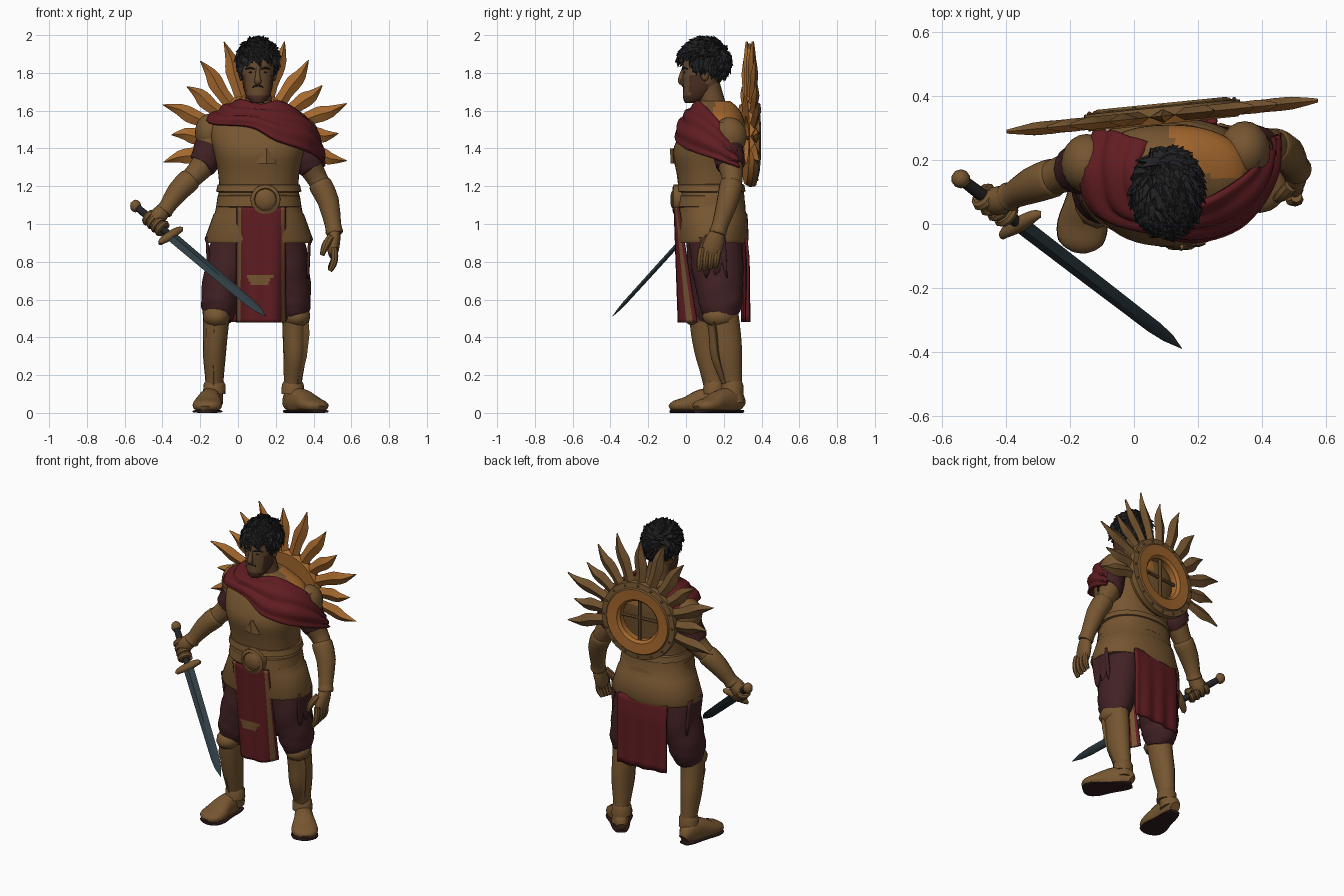
import bpy, bmesh, math, random
from mathutils import Vector as V, Matrix

if "Cube" in bpy.data.objects:
    bpy.data.objects.remove(bpy.data.objects["Cube"])

random.seed(4)
C = {"bronze": (.18, .092, .03), "orange gold": (.38, .14, .027), "red cloth": (.118, .012, .0155),
     "maroon cloth": (.054, .0155, .0175), "skin": (.138, .07, .029), "beard brown": (.07, .027, .016),
     "charcoal black": (.016, .016, .018), "blue steel": (.027, .045, .055), "dark leather": (.033, .013, .012)}
MATS = {}
for key, c in C.items():
    MATS[key] = bpy.data.materials.new(key)
    MATS[key].diffuse_color = (*c, 1)


def make(name, bm, mats, rule=None, angle=40, matrix=None):
    """Turn a bmesh into an object; rule(centre, normal) gives the material slot."""
    bmesh.ops.recalc_face_normals(bm, faces=bm.faces[:])
    if rule:
        for f in bm.faces:
            f.material_index = rule(f.calc_center_median(), f.normal)
    me = bpy.data.meshes.new(name)
    bm.to_mesh(me)
    bm.free()
    for m in mats.split(","):
        me.materials.append(MATS[m])
    for p in me.polygons:
        p.use_smooth = True
    me.set_sharp_from_angle(angle=math.radians(angle))
    ob = bpy.data.objects.new(name, me)
    bpy.context.collection.objects.link(ob)
    if matrix:
        ob.matrix_world = matrix
    return ob


def spline(P, k):
    out = []
    for i in range(len(P) - 1):
        a, b, c, d = P[max(i - 1, 0)], P[i], P[i + 1], P[min(i + 2, len(P) - 1)]
        for s in range(k):
            t = s / k
            out.append([q + .5 * t * (r - p + t * (2 * p - 5 * q + 4 * r - w + t * (3 * (q - r) + w - p)))
                        for p, q, r, w in zip(a, b, c, d)])
    return out + [list(P[-1])]


def tube(bm, pts, n=16, ref=(1, 0, 0), flat=False, e=1, k=3, wob=0):
    """Capped sweep through (x, y, z, radius[, second radius])."""
    P = spline([list(p) + ([p[3]] if len(p) == 4 else []) for p in pts], k)
    rings = []
    for i, p in enumerate(P):
        t = V(P[min(i + 1, len(P) - 1)][:3]) - V(P[max(i - 1, 0)][:3])
        t = V((0, 0, 1)) if flat else t.normalized()
        a = (V(ref) - t * t.dot(V(ref))).normalized()
        b = t.cross(a)
        ring = []
        for j in range(n):
            th = math.tau * j / n
            c, s = (math.copysign(abs(f(th)) ** e, f(th)) for f in (math.cos, math.sin))
            w = 1 + wob * math.sin(i * 1.9 + 2 * math.sin(th * 2 + i * .4))
            ring.append(bm.verts.new(V(p[:3]) + a * c * max(p[3], .001) * w + b * s * max(p[4], .001) * w))
        rings.append(ring)
    for r, q in zip(rings, rings[1:]):
        for j in range(n):
            bm.faces.new((r[j], r[(j + 1) % n], q[(j + 1) % n], q[j]))
    bm.faces.new(rings[0])
    bm.faces.new(rings[-1])


def sweep(name, pts, mats, rule=None, **kw):
    bm = bmesh.new()
    tube(bm, pts, **kw)
    return make(name, bm, mats, rule)


def ball(bm, c, r, sub=2):
    return bmesh.ops.create_icosphere(bm, subdivisions=sub, radius=1,
                                      matrix=Matrix.Translation(c) @ Matrix.Diagonal((*r, 1)))["verts"]


def panel(name, f, nu, nv, mats, thick=.012, rule=None):
    """Cloth from a function f(u, v), thickened; rule(u, v) gives the material slot."""
    bm = bmesh.new()
    g = [[bm.verts.new(f(i / nu, j / nv)) for i in range(nu + 1)] for j in range(nv + 1)]
    for j in range(nv):
        for i in range(nu):
            fc = bm.faces.new((g[j][i], g[j][i + 1], g[j + 1][i + 1], g[j + 1][i]))
            fc.material_index = rule((i + .5) / nu, (j + .5) / nv) if rule else 0
    m = make(name, bm, mats, angle=60).modifiers.new("thickness", "SOLIDIFY")
    m.thickness, m.offset = thick, 0


# Torso armour, skirt and belt
sweep("cuirass", [(.11, .15, 1.65, .075, .085), (.11, .16, 1.62, .13, .11), (.11, .165, 1.56, .23, .14),
                  (.11, .14, 1.48, .255, .17), (.11, .115, 1.38, .238, .185), (.11, .12, 1.27, .215, .17),
                  (.11, .13, 1.14, .205, .165)], "bronze,orange gold",
      lambda c, n: int(c.x > .12 and c.y > .15 and c.z > 1.51), n=48, flat=True, e=.88)
sweep("armour_skirt", [(.11, .135, 1.17, .212, .172), (.11, .135, 1.06, .232, .182), (.11, .14, 1.05, .24, .186),
                       (.11, .14, .92, .287, .192), (.11, .14, .9, .28, .186)], "bronze", n=40, flat=True, e=.88, k=1)
for z, h in ((1.12, .035), (1.19, .022)):
    sweep("belt", [(.11, .13, z - h, .213, .173), (.11, .13, z - h * .8, .226, .185), (.11, .13, z + h * .8, .218, .178),
                   (.11, .13, z + h, .206, .168)], "bronze", n=40, flat=True, e=.9, k=1)
sweep("belt_buckle", [(.145, -.02, 1.13, .08), (.145, -.065, 1.13, .078), (.145, -.072, 1.13, .06),
                      (.145, -.066, 1.13, .055), (.145, -.08, 1.13, .035), (.145, -.082, 1.13, .01)], "bronze", n=24, k=1)
sweep("chest_emblem", [(.15, -.066, 1.32, .055, .015), (.15, -.070, 1.40, .006, .015)], "bronze", n=4, k=1)

# Tabards with gold edging
def trim(u, v):
    return int(.03 < u < .09 or .91 < u < .97 or (.2 < u < .74 and .60 < v < .69 and abs(u - .47) < .27 - 1.2 * (v - .6)))
panel("front_tabard", lambda u, v: V((-.005 + .255 * u, -.06 + .025 * v + (.02 + .07 * v) * abs(2 * u - 1) ** 4
      + .004 * math.sin(u * 14) * v, 1.09 - .61 * v)), 32, 34, "red cloth,bronze", rule=trim)
panel("back_tabard", lambda u, v: V((-.07 + .33 * u, .318 + .01 * min(1, v * 4) - .03 * (1 - u) ** 3
      + .006 * math.sin(u * 19) * v, .925 - .445 * v)), 24, 12, "red cloth", .016)
for x, s in ((-.165, 1), (.38, -1)):
    panel("side_cloth", lambda u, v: V((x + .01 * s * v, .07 + .14 * u + .01 * v, .93 - (.12 + .1 * abs(math.sin(u * 8))) * v)),
          10, 4, "maroon cloth", .014)

# Shoulder scarf: rows of inner, middle and outer points from the back round to the left arm
S = [[.05, .25, 1.61, -.06, .285, 1.56, -.12, .29, 1.46], [.01, .17, 1.645, -.08, .18, 1.61, -.17, .16, 1.54],
     [.03, .08, 1.65, -.05, .045, 1.585, -.12, .03, 1.53], [.12, .05, 1.625, .1, .0, 1.575, .07, -.03, 1.515],
     [.21, .07, 1.645, .24, .0, 1.54, .2, -.05, 1.445], [.3, .12, 1.60, .36, .06, 1.51, .345, .01, 1.395],
     [.375, .18, 1.53, .425, .16, 1.44, .435, .16, 1.345], [.41, .26, 1.40, .437, .27, 1.355, .445, .28, 1.305]]
rows = spline(S, 6)
def scarf(u, v):
    r = rows[round(u * (len(rows) - 1))]
    a, b, c = V(r[:3]), V(r[3:6]), V(r[6:])
    p = a * (1 - v) * (1 - 2 * v) + b * 4 * v * (1 - v) + c * v * (2 * v - 1)
    out = (p - V((.12, .16, 1.42))).normalized()
    return p + out * (.003 + .008 * math.sin(v * 17 + 3 * u) * min(1, 4 * v))
panel("shoulder_scarf", scarf, len(rows) - 1, 16, "red cloth", .02)

# Head, face and hair
def face(c, n):
    return int(c.z < 1.80 and n.y < .6 and (c.z < 1.675 or abs(c.x - .105) > .062) and c.y < .11)
sweep("head", [(.105, .03, 1.64, .03, .035), (.105, .05, 1.665, .055, .065), (.105, .075, 1.72, .077, .09),
               (.105, .082, 1.79, .084, .1), (.105, .092, 1.86, .086, .108), (.105, .1, 1.92, .076, .1),
               (.105, .1, 1.955, .035, .05)], "skin,beard brown", face, n=28, flat=True, e=.92)
sweep("neck", [(.11, .15, 1.58, .085), (.108, .135, 1.66, .07), (.105, .11, 1.76, .066)], "skin", flat=True)
sweep("nose", [(.105, -.012, 1.825, .010), (.105, -.024, 1.785, .013), (.105, -.03, 1.755, .019, .014),
               (.105, -.013, 1.742, .012)], "skin", n=10)
bm = bmesh.new()
for s in (-1, 1):
    ball(bm, (.105 + .036 * s, -.008, 1.803), (.014, .005, .004))
    tube(bm, [(.105 + .016 * s, -.018, 1.819, .003), (.105 + .04 * s, -.013, 1.827, .005), (.105 + .066 * s, .01, 1.82, .003)],
         n=6, ref=(0, 0, 1))
    tube(bm, [(.105, -.02, 1.733, .003), (.105 + .02 * s, -.016, 1.729, .004), (.105 + .03 * s, -.007, 1.72, .002)],
         n=6, ref=(0, 0, 1))
make("eyes_brows_moustache", bm, "charcoal black")
bm = bmesh.new()
for s in (-1, 1):
    ball(bm, (.105 + .088 * s, .1, 1.79), (.012, .022, .034))
make("ears", bm, "skin")
bm = bmesh.new()
def hairline(y):
    return 1.865 - .125 * min(1, max(0, (y - .0) / .17))
hc, hr = V((.104, .097, 1.862)), V((.094, .125, .108))
vs = ball(bm, hc, hr, 4)
bmesh.ops.delete(bm, geom=[v for v in vs if v.co.z < hairline(v.co.y)], context="VERTS")
while len(bm.verts) < 4600:
    d = V((random.gauss(0, 1), random.gauss(0, 1), random.gauss(.3, 1))).normalized()
    p = hc + V((d.x * hr.x, d.y * hr.y, d.z * hr.z))
    if p.z < hairline(p.y) + .025:
        continue
    g = V((random.uniform(-.3, .8), -1.1 * max(d.z, .1), -.8 + .8 * d.z))
    g = (g - d * g.dot(d)).normalized()
    q = p + g * .035 + d * .008
    r = p + g * .07 + d * random.uniform(.0, .016)
    tube(bm, [(*(p - g * .02 - d * .012), .012), (*q, .017, .012), (*r, .001)], n=4, ref=d.orthogonal(), k=1)
make("hair", bm, "charcoal black", angle=25)

# Arms: upper arm, sleeve, bracer, shoulder plate
arms = {"right": [(-.11, .18, 1.53, .075), (-.145, .18, 1.42, .08), (-.18, .17, 1.32, .068), (-.24, .15, 1.25, .056),
                  (-.32, .12, 1.17, .053), (-.39, .085, 1.07, .038)],
        "left": [(.325, .2, 1.52, .07), (.358, .22, 1.41, .075), (.382, .235, 1.31, .066), (.425, .245, 1.23, .054),
                 (.478, .22, 1.12, .05), (.51, .17, .96, .036)]}
for side, A in arms.items():
    sweep(side + "_arm", A, "bronze", ref=(0, 1, 0))
    L = [V(p[:3]) for p in A]
    sweep(side + "_sleeve", [(*L[1], .08), (*L[1].lerp(L[2], .5), .081), (*L[2], .077),
                             (*L[2].lerp(L[3], .15), .064)], "maroon cloth", ref=(0, 1, 0), wob=.03)
    sweep(side + "_bracer", [(*L[3].lerp(L[4], .1), .055), (*L[3].lerp(L[4], .25), .062), (*L[4], .057),
                             (*L[4].lerp(L[5], .8), .043), (*L[5], .047), (*L[5].lerp(L[4], -.08), .042)],
          "bronze", ref=(0, 1, 0), k=2)
    bm = bmesh.new()
    ball(bm, L[0] + (V((-.038, .01, -.045)) if side == "right" else V((.022, .03, -.055))), (.08, .092, .1), 3)
    make(side + "_shoulder_plate", bm, "bronze")

# Sword along its axis, and the fist holding it
P0, P1 = V((-.56, .155, 1.11)), V((.15, -.39, .51))
def at(t):
    return tuple(P0.lerp(P1, t))
D = (P1 - P0).normalized()
sweep("blade", [(*at(.29), .032, .012), (*at(.6), .030, .011), (*at(.88), .027, .010), (*at(.94), .02, .007),
                (*at(1), .001, .001)], "blue steel", n=4, k=1)
sweep("grip", [(*at(.02), .018), (*at(.16), .021), (*at(.28), .018)], "charcoal black", n=12)
W = (V((1, 0, 0)) - D * D.x).normalized()
G = V(at(.285))
sweep("crossguard", [(*(G - W * .08 + D * .01), .01), (*(G - W * .06), .018), (*G, .026, .022), (*(G + W * .06), .018),
                     (*(G + W * .08 + D * .01), .01)], "bronze", n=10, ref=D)
bm = bmesh.new()
ball(bm, at(.025), (.03, .03, .034))
make("pommel", bm, "bronze")
bm = bmesh.new()
tube(bm, [(-.385, .088, 1.08, .036), (-.415, .075, 1.05, .045), (-.44, .07, 1.015, .042), (-.455, .06, .985, .02)], ref=(0, 1, 0))
for i in range(4):
    c = V(at(.13 + .031 * i))
    o = D.cross(W)
    ring = [c + (W * math.cos(a) + o * math.sin(a)) * .03 for a in (k * .62 for k in range(10))]
    tube(bm, [(*p, .018) for p in ring], n=8, ref=D, k=1)
make("right_fist", bm, "bronze")
bm = bmesh.new()
tube(bm, [(.51, .172, .97, .03, .035), (.508, .155, .92, .034, .05), (.503, .135, .86, .03, .054), (.5, .125, .83, .018, .045)])
for i in range(4):
    y = .085 + .029 * i
    tube(bm, [(.508, y, .875, .018), (.512, y - .008, .83, .019), (.504, y - .012, .785 + .004 * i, .018),
              (.486, y - .014, .752 + .006 * i, .012)], n=8, k=2)
tube(bm, [(.492, .12, .93, .022), (.463, .09, .885, .021), (.445, .08, .835, .012)], n=8)
make("left_hand", bm, "bronze")

# Legs: trousers, boots, knee guards, feet
legs = {"right": ([(.0, .15, .98, .12, .14), (-.045, .14, .8, .12, .14), (-.088, .125, .64, .106, .125),
                   (-.1, .115, .55, .094, .11), (-.108, .1, .49, .072)],
                  [(-.13, .165, .05, .05, .055), (-.125, .15, .15, .047, .053), (-.125, .125, .3, .06, .073),
                   (-.12, .105, .42, .066, .078), (-.112, .095, .54, .072, .08)], (-.135, .215), (-.12, -1), .30),
        "left": ([(.22, .155, .98, .12, .14), (.255, .165, .8, .115, .14), (.285, .18, .64, .102, .122),
                  (.297, .185, .55, .086, .108), (.3, .19, .49, .068)],
                 [(.295, .255, .05, .05, .055), (.29, .245, .15, .047, .053), (.3, .215, .3, .06, .083),
                  (.3, .205, .42, .064, .085), (.3, .19, .54, .068, .085)], (.262, .29), (.62, -.8), .29)}
for side, (trouser, boot, heel, d, ln) in legs.items():
    sweep(side + "_trouser", trouser, "maroon cloth", n=24, wob=.03, k=4)
    sweep(side + "_greave", boot, "bronze", n=16)
    k = boot[-1]
    d = V((*d, 0)).normalized()
    bm = bmesh.new()
    ball(bm, (*(V(k[:2]) + d.xy * .02), .51), (.074, .09, .062))
    tube(bm, [(*(V(b[:3]) + d * (b[3] - .004)), w, .016) for b, w in zip(boot[1:], (.012, .03, .042, .03))], n=4, k=1)
    make(side + "_knee_guard", bm, "bronze")
    sweep(side + "_ankle_cuff", [(boot[1][0], boot[1][1], .1, .06), (boot[1][0], boot[1][1], .15, .058),
                                 (boot[1][0], boot[1][1], .165, .05)], "bronze", k=1)
    sec = ((0, .03, .06), (.15, .048, .12), (.45, .06, .115), (.72, .078, .075), (.92, .068, .055), (1, .03, .03))
    perp = V((-d.y, d.x, 0))
    bm = bmesh.new()
    tube(bm, [(heel[0] + d.x * s * ln, heel[1] + d.y * s * ln, h * .45 + .01, w, h * .55) for s, w, h in sec], ref=perp, e=.85)
    for v in bm.verts:
        v.co.z = max(v.co.z, .012)
    make(side + "_foot", bm, "bronze")
    sweep(side + "_sole", [(heel[0] + d.x * s * ln, heel[1] + d.y * s * ln, .008, w * 1.02, .008) for s, w, h in sec],
          "dark leather", ref=perp, e=.6)

# Sun shield on the back: open ring, rivets, cross bars and wavy rays
M = Matrix.Translation((.09, .338, 1.445)) @ Matrix.Rotation(.1, 4, "Z")
bm = bmesh.new()
prof = [(.125, -.02), (.235, -.025), (.25, 0), (.245, .028), (.212, .032), (.205, .04), (.14, .036), (.125, .02)]
rings = [[bm.verts.new((r * math.cos(a), y, r * math.sin(a))) for r, y in prof] for a in (math.tau * i / 48 for i in range(48))]
for i in range(48):
    for j in range(8):
        p, q, j2 = rings[i - 1], rings[i], (j + 1) % 8
        bm.faces.new((p[j], p[j2], q[j2], q[j]))
make("shield_ring", bm, "bronze,orange gold", lambda c, n: int(math.hypot(c.x, c.z) < .208 or n.y < -.5), 30, M)
bm = bmesh.new()
for i in range(16):
    a = math.tau * i / 16
    ball(bm, (.228 * math.cos(a), .03, .228 * math.sin(a)), (.008, .008, .008), 1)
tube(bm, [(0, .005, -.13, .012), (0, .005, .13, .012)], n=8, k=1)
tube(bm, [(-.13, 0, .01, .01), (.13, 0, .01, .01)], n=8, ref=(0, 0, 1), k=1)
make("shield_bars_and_rivets", bm, "bronze", matrix=M)
bm = bmesh.new()
for i in range(-6, 7):
    a = math.radians(90 + 17.2 * i)
    ln = (.51, .545, .51, .46, .525, .445, .50)[abs(i)]
    d, s = V((math.cos(a), 0, math.sin(a))), V((-math.sin(a), 0, math.cos(a)))
    ray = [(.2, 0, .036), (.3, .004, .035), (.37, .002, .042), (.43, -.005, .031), (.52, .004, .002)]
    tube(bm, [(*(d * (.2 + (r - .2) * (ln - .2) / .32) + s * w), b, .02 if b > .01 else .006) for r, w, b in ray],
         n=4, ref=s, k=2)
make("shield_rays", bm, "bronze,orange gold", lambda c, n: int(n.y < 0), 25, M)

for m in bpy.data.materials:
    if m.users and not m.is_grease_pencil:
        m.use_nodes = True
        m.node_tree.nodes["Principled BSDF"].inputs["Base Color"].default_value = m.diffuse_color
